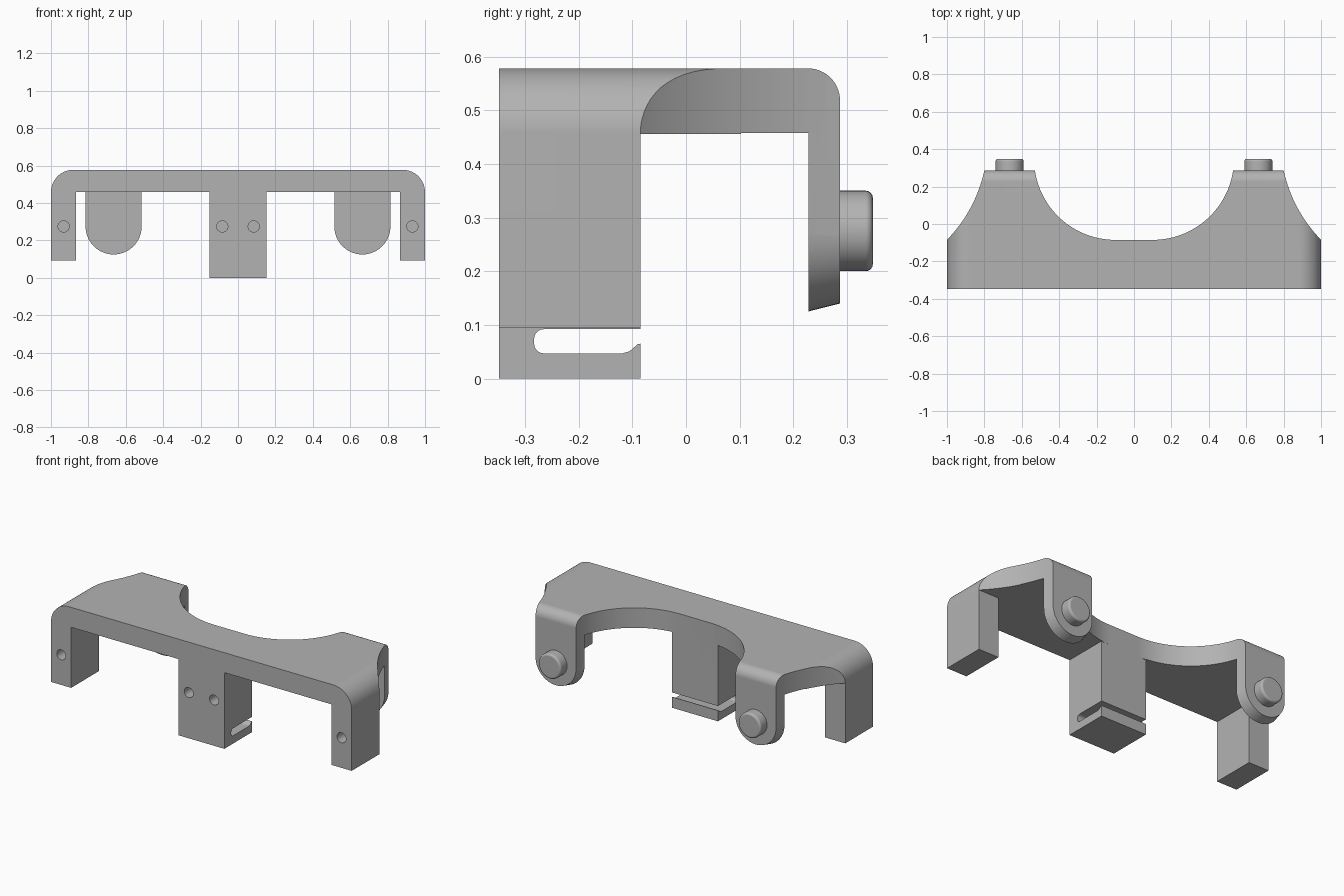
import bpy, bmesh
from math import sin, cos, pi, radians, asin
from mathutils import Vector, Matrix

cube = bpy.data.objects.get("Cube")
if cube:
    bpy.data.objects.remove(cube)

grey = bpy.data.materials.new("plain grey")
grey.use_nodes = True
grey.diffuse_color = (0.45, 0.45, 0.45, 1)
grey.node_tree.nodes["Principled BSDF"].inputs["Base Color"].default_value = grey.diffuse_color

FRONT, STEP, BACK = -0.348, -0.085, 0.287   # depth stations
TOP, UNDER = 0.578, 0.458                   # slab heights
LUG_X, LUG_Z = 0.665, 0.275


def arc(cx, cy, r, a0, a1, n=14):
    return [(cx + r * cos(a0 + (a1 - a0) * i / n),
             cy + r * sin(a0 + (a1 - a0) * i / n)) for i in range(n + 1)]


def mirrored(pts):
    """Closed outline from its +x half."""
    return pts + [(-x, y) for x, y in reversed(pts)]


def make(name, bm):
    bmesh.ops.recalc_face_normals(bm, faces=bm.faces)
    mesh = bpy.data.meshes.new(name)
    bm.to_mesh(mesh)
    bm.free()
    mesh.materials.append(grey)
    ob = bpy.data.objects.new(name, mesh)
    bpy.context.collection.objects.link(ob)
    return ob


def loft(name, a, b):
    """Solid between two matching 3D outlines."""
    bm = bmesh.new()
    va, vb = ([bm.verts.new(p) for p in ring] for ring in (a, b))
    bm.faces.new(va)
    bm.faces.new(vb)
    for i in range(len(va)):
        bm.faces.new((va[i - 1], va[i], vb[i], vb[i - 1]))
    return make(name, bm)


def prism(name, pts, axis, lo, hi):
    def place(p, d):
        return {"x": (d, *p), "y": (p[0], d, p[1]), "z": (*p, d)}[axis]
    return loft(name, [place(p, lo) for p in pts], [place(p, hi) for p in pts])


def combine(ob, other, operation):
    mod = ob.modifiers.new("cut", 'BOOLEAN')
    mod.operation, mod.object, mod.solver = operation, other, 'EXACT'
    bpy.context.view_layer.update()
    mesh = bpy.data.meshes.new_from_object(
        ob.evaluated_get(bpy.context.evaluated_depsgraph_get()))
    ob.modifiers.clear()
    ob.data = mesh
    bpy.data.objects.remove(other)


def smooth(ob):
    bpy.ops.object.select_all(action='DESELECT')
    ob.select_set(True)
    bpy.context.view_layer.objects.active = ob
    bpy.ops.object.shade_smooth_by_angle(angle=radians(25))
    mod = ob.modifiers.new("even shading", 'WEIGHTED_NORMAL')
    mod.keep_sharp = True


# Front profile: rounded beam with two end legs and a centre leg
frame = mirrored([(0.153, 0), (0.153, UNDER), (0.866, UNDER), (0.866, 0.094),
                  (1, 0.094)] + arc(0.88, UNDER, 0.12, 0, pi / 2))
bracket = prism("bracket", frame, "y", FRONT - 0.1, BACK + 0.1)

# Side profile: thin rear slab with rounded back edge, slot in the centre leg
side = ([(FRONT, -0.1), (FRONT, TOP + 0.1), (0.1, TOP + 0.1), (0.1, TOP)]
        + arc(BACK - 0.06, TOP - 0.06, 0.06, pi / 2, 0)
        + [(BACK, UNDER - 0.002), (STEP, UNDER - 0.002), (STEP, 0.092)]
        + arc(-0.265, 0.074, 0.018, pi / 2, pi, 6)
        + arc(-0.265, 0.065, 0.018, pi, 1.5 * pi, 6)
        + [(-0.118, 0.047), (-0.105, 0.051), (-0.09, 0.064), (STEP, 0.065),
           (STEP, -0.1)])
combine(bracket, prism("side_cutter", side, "x", -1.2, 1.2), 'INTERSECT')

# Hanging rear lugs, tapered toward the back
for s in (-1, 1):
    def ring(r, y):
        outline = [(-r, 0.5)] + arc(0, LUG_Z, r, pi, 2 * pi, 28) + [(r, 0.5)]
        return [(s * LUG_X + x, y, z) for x, z in outline]
    combine(bracket, loft("lug", ring(0.15, 0.228), ring(0.135, BACK)), 'UNION')

# Plan outline: round bay at the back, hollow curved shoulders
R = 0.4345
bay = arc(0.1, STEP + R, R, -pi / 2, -asin((STEP + R - BACK) / R), 28)
p0, p1, p2 = Vector((0.8, BACK)), Vector((0.847, 0.074)), Vector((1, STEP))
shoulder = [tuple(p0 * (1 - t) ** 2 + p1 * 2 * t * (1 - t) + p2 * t * t)
            for t in (i / 16 for i in range(17))]
plan = mirrored(bay + [(0.53, BACK + 0.1), (0.8, BACK + 0.1)] + shoulder
                + [(1.1, STEP), (1.1, FRONT - 0.1)])
combine(bracket, prism("plan_cutter", plan, "z", -0.2, 1), 'INTERSECT')

# Blind screw holes in the front
for x in (-0.932, -0.084, 0.084, 0.932):
    hole = arc(x, LUG_Z, 0.03, 0, 2 * pi, 24)[:-1]
    combine(bracket, prism("hole_cutter", hole, "y", FRONT - 0.1, FRONT + 0.12), 'DIFFERENCE')
smooth(bracket)

# Round pegs on the lugs with softened rims
for name, s in (("right_peg", -1), ("left_peg", 1)):
    bm = bmesh.new()
    bmesh.ops.create_cone(bm, cap_ends=True, segments=40, radius1=0.075, radius2=0.075,
                          depth=0.081, matrix=Matrix.Translation((s * LUG_X, 0.3075, LUG_Z))
                          @ Matrix.Rotation(pi / 2, 4, 'X'))
    rim = [e for e in bm.edges if all(v.co.y > 0.34 for v in e.verts)]
    bmesh.ops.bevel(bm, geom=rim, offset=0.013, segments=4, profile=0.5, affect='EDGES')
    smooth(make(name, bm))
